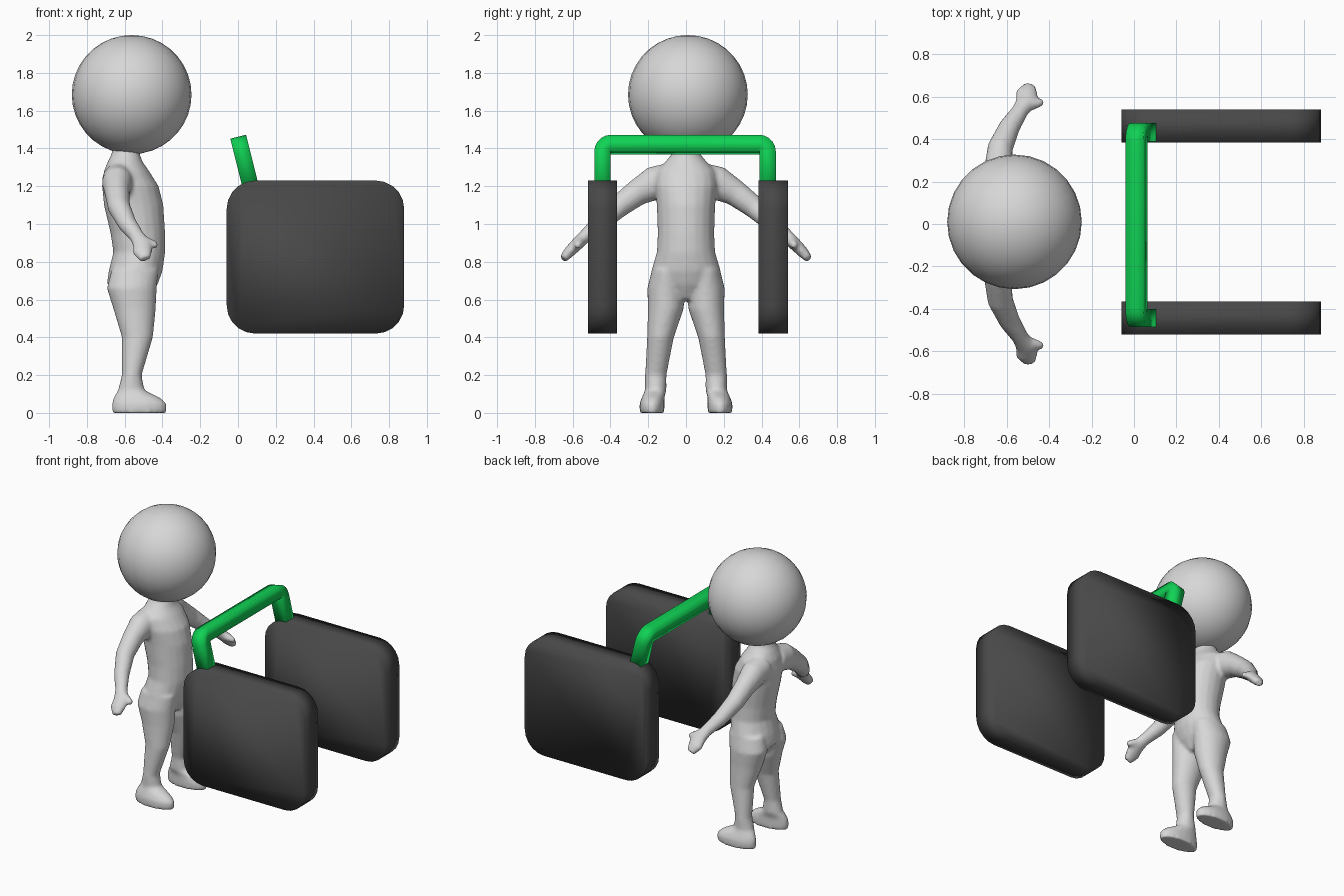
import bpy, bmesh, math
from mathutils import Vector

if "Cube" in bpy.data.objects:
    bpy.data.objects.remove(bpy.data.objects["Cube"])


def material(name, rgb):
    m = bpy.data.materials.new(name)
    m.diffuse_color = (*rgb, 1)
    m.use_nodes = True
    m.node_tree.nodes["Principled BSDF"].inputs["Base Color"].default_value = m.diffuse_color
    return m


SKIN = material("light grey", (0.68, 0.68, 0.68))
DARK = material("dark grey", (0.065, 0.065, 0.065))
GREEN = material("green", (0.005, 0.65, 0.09))


def finish(bm, name, mat, smooth=True):
    bmesh.ops.recalc_face_normals(bm, faces=bm.faces)
    for f in bm.faces:
        f.smooth = smooth
    mesh = bpy.data.meshes.new(name)
    bm.to_mesh(mesh)
    bm.free()
    mesh.materials.append(mat)
    ob = bpy.data.objects.new(name, mesh)
    bpy.context.collection.objects.link(ob)
    return ob


def skin_rings(bm, rings):
    """Join rings of points into a closed, capped shape."""
    vs = [[bm.verts.new(p) for p in r] for r in rings]
    n = len(vs[0])
    for a, b in zip(vs, vs[1:]):
        for i in range(n):
            j = (i + 1) % n
            bm.faces.new((a[i], a[j], b[j], b[i]))
    bm.faces.new(vs[0])
    bm.faces.new(vs[-1])


ANGLES = [2 * math.pi * i / 20 for i in range(20)]


def loft(bm, rows):
    """Level oval slices: z, back x, front x, middle y, half width."""
    skin_rings(bm, [[((b + f) / 2 + (f - b) / 2 * math.cos(a), y + w * math.sin(a), z)
                     for a in ANGLES] for z, b, f, y, w in rows])


def limb(bm, rows, side):
    """Oval slices across a path: x, y, z, half width along x, half thickness."""
    pts = [Vector((x, y * side, z)) for x, y, z, _, _ in rows]
    rings = []
    for i, p in enumerate(pts):
        t = (pts[min(i + 1, len(pts) - 1)] - pts[max(i - 1, 0)]).normalized()
        u = (Vector((1, 0, 0)) - t * t.x).normalized()
        v = t.cross(u)
        rings.append([p + u * rows[i][3] * math.cos(a) + v * rows[i][4] * math.sin(a)
                      for a in ANGLES])
    skin_rings(bm, rings)


# Body: torso, legs and arms fused into one smooth skin
bm = bmesh.new()
loft(bm, [(1.45, -.66, -.52, 0, .07), (1.37, -.67, -.52, 0, .075),
          (1.33, -.69, -.505, 0, .11), (1.28, -.71, -.47, 0, .155),
          (1.20, -.72, -.42, 0, .165), (1.10, -.71, -.395, 0, .155),
          (0.95, -.675, -.385, 0, .15), (0.85, -.66, -.385, 0, .155),
          (0.75, -.685, -.40, 0, .185), (0.68, -.695, -.425, 0, .17),
          (0.60, -.62, -.47, 0, .05)])
for s in (-1, 1):
    # leg and foot
    loft(bm, [(z, b, f, y * s, w) for z, b, f, y, w in (
        (0.76, -.67, -.42, .10, .08), (0.66, -.695, -.43, .105, .10),
        (0.55, -.66, -.435, .107, .095), (0.40, -.615, -.45, .135, .071),
        (0.20, -.615, -.51, .16, .057), (0.12, -.635, -.495, .16, .057),
        (0.08, -.66, -.41, .175, .06), (0.05, -.668, -.378, .18, .066),
        (0.00, -.668, -.375, .18, .066))])
    # arm and hand
    limb(bm, [(-.63, .08, 1.235, .09, .09), (-.64, .17, 1.215, .08, .09),
              (-.64, .26, 1.165, .066, .07), (-.63, .36, 1.09, .06, .06),
              (-.585, .46, 1.00, .05, .048), (-.535, .535, .935, .04, .036),
              (-.505, .58, .89, .052, .034), (-.505, .62, .85, .052, .03),
              (-.49, .65, .815, .03, .022)], s)
    # thumb
    limb(bm, [(-.52, .56, .91, .03, .03), (-.47, .565, .90, .026, .026),
              (-.425, .575, .885, .016, .016)], s)
body = finish(bm, "body", SKIN)
rm = body.modifiers.new("fuse", 'REMESH')
rm.mode = 'VOXEL'
rm.voxel_size = 0.012
rm.use_smooth_shade = True
sm = body.modifiers.new("soften", 'SMOOTH')
sm.factor = 0.5
sm.iterations = 5

# Head
bm = bmesh.new()
bmesh.ops.create_uvsphere(bm, u_segments=28, v_segments=18, radius=0.317)
for v in bm.verts:
    v.co = Vector((-.563 + v.co.x, .01 + v.co.y, 1.685 + v.co.z * .994))
finish(bm, "head", SKIN)

# Two upright pads with rounded corners
for name, y in (("near_pad", -.4425), ("far_pad", .4625)):
    outline = []
    for k, (cx, cz) in enumerate(((.73, 1.08), (.09, 1.08), (.09, .57), (.73, .57))):
        for i in range(6):
            a = math.pi / 2 * (k + i / 5)
            outline.append((cx + .15 * math.cos(a), cz + .15 * math.sin(a)))
    bm = bmesh.new()
    skin_rings(bm, [[(x, y + d, z) for x, z in outline] for d in (-.0775, .0775)])
    finish(bm, name, DARK)

# Handle: square bar bent into a tilted arch
up = Vector((-.24, 0, .97)).normalized()
across = Vector((.97, 0, .24)).normalized()
base = Vector((.074, -.005, 1.168))
H, W, R, T = .26, .4375, .047, .043
path = [(-W, 0, math.pi)]
for i in range(6):
    a = math.pi - math.pi / 2 * i / 5
    path.append((-W + R + R * math.cos(a), H - R + R * math.sin(a), a))
path += [(-y, u, math.pi - a) for y, u, a in reversed(path)]
rings = []
for y, u, a in path:
    out = Vector((0, math.cos(a), 0)) + up * math.sin(a)
    c = base + Vector((0, y, 0)) + up * u
    rings.append([c + out * T * i + across * T * j
                  for i, j in ((1, 1), (1, -1), (-1, -1), (-1, 1))])
bm = bmesh.new()
skin_rings(bm, rings)
finish(bm, "handle", GREEN)
